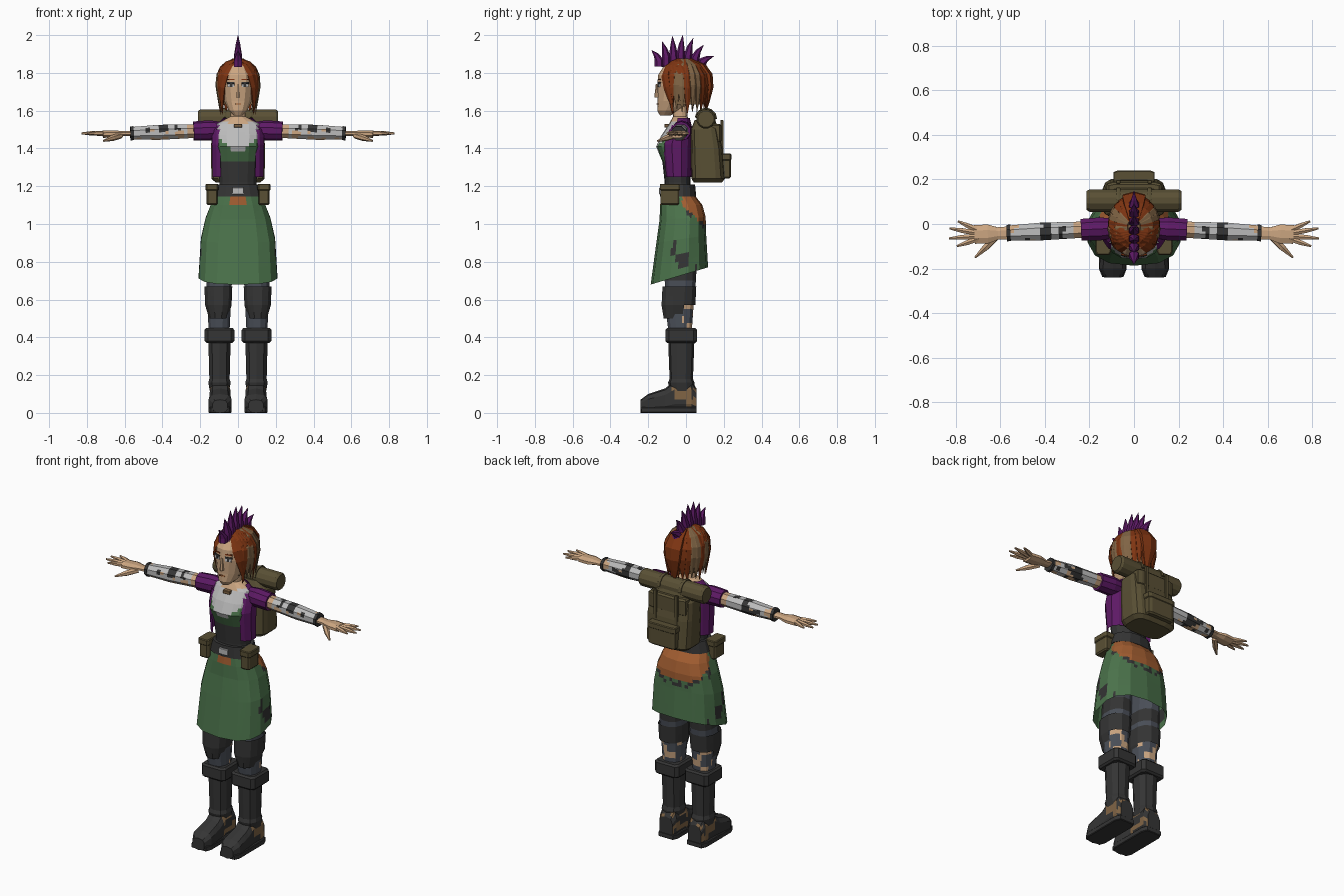
import bpy, bmesh, math
from mathutils import Vector, noise

cube = bpy.data.objects.get("Cube")
if cube:
    bpy.data.objects.remove(cube, do_unlink=True)


def colour(name, *rgb):
    material = bpy.data.materials.new(name)
    material.use_nodes = True
    material.diffuse_color = (*rgb, 1)
    material.node_tree.nodes["Principled BSDF"].inputs["Base Color"].default_value = (*rgb, 1)
    return material


SKIN = colour("skin", .6, .38, .22)
ORANGE = colour("orange cloth", .36, .11, .03)
GREEN = colour("green cloth", .07, .17, .07)
PURPLE = colour("purple", .11, .01, .13)
DARK = colour("charcoal leather", .035, .035, .035)
SLATE = colour("slate trousers", .07, .08, .1)
GREY = colour("light grey", .5, .5, .5)
AUBURN = colour("auburn hair", .21, .035, .006)
TAN = colour("tan brown", .22, .13, .06)
OLIVE = colour("olive canvas", .1, .08, .035)


def skin(name, rings, material, rule=None, cuts=1, caps=True):
    """Join rings of points; rule(face centre) picks a material, or None for a hole."""
    fine = []
    for low, high in zip(rings, rings[1:]):
        fine += [[p.lerp(q, k / cuts) for p, q in zip(low, high)] for k in range(cuts)]
    fine.append(rings[-1])
    fine = [[p.lerp(q, k / cuts) for p, q in zip(r, r[1:] + r[:1]) for k in range(cuts)] for r in fine]
    bm = bmesh.new()
    grid = [[bm.verts.new(p) for p in r] for r in fine]
    used, count = [material], len(fine[0])
    for low, high in zip(grid, grid[1:]):
        for i in range(count):
            j = (i + 1) % count
            quad = (low[i], low[j], high[j], high[i])
            middle = sum((v.co for v in quad), Vector()) / len(quad)
            chosen = rule(middle) if rule else material
            if chosen:
                if chosen not in used:
                    used.append(chosen)
                bm.faces.new(quad).material_index = used.index(chosen)
    if caps:
        bm.faces.new(grid[0])
        bm.faces.new(grid[-1])
    bmesh.ops.delete(bm, geom=[v for v in bm.verts if not v.link_faces], context="VERTS")
    bmesh.ops.recalc_face_normals(bm, faces=bm.faces)
    mesh = bpy.data.meshes.new(name)
    bm.to_mesh(mesh)
    bm.free()
    for item in used:
        mesh.materials.append(item)
    part = bpy.data.objects.new(name, mesh)
    bpy.context.collection.objects.link(part)
    return part


def ring(centre, across, along, sides, power):
    points = []
    for i in range(sides):
        turn = math.tau * (i + .5) / sides
        x, y = (math.copysign(abs(t) ** (2 / power), t) for t in (math.cos(turn), math.sin(turn)))
        points.append(Vector(centre) + across * x + along * y)
    return points


def loft(name, levels, material, x=0, sides=12, power=2.4, lean=0, **options):
    """Upright form; each level is height, centre y, half width, half depth."""
    rings = []
    for z, y, width, depth in levels:
        slope = lean * max(0, 1.1 - z)
        rings.append(ring((x, y, z), Vector((width, 0, 0)), Vector((0, depth, depth * slope)), sides, power))
    return skin(name, rings, material, **options)


def tube(name, path, material, core=(0, 0, -9), flat=1, sides=6, power=2, **options):
    """Form along a path of x, y, z, half width; its flat side faces away from the core."""
    points = [Vector(p[:3]) for p in path]
    rings = []
    for i, point in enumerate(points):
        ahead = (points[min(i + 1, len(points) - 1)] - points[max(i - 1, 0)]).normalized()
        across = ahead.cross(point - Vector(core)).normalized()
        width = path[i][3]
        rings.append(ring(point, across * width, across.cross(ahead) * width * flat, sides, power))
    return skin(name, rings, material, **options)


def box(name, centre, size, material):
    """Block with chamfered edges."""
    x, y, z = centre
    a, b, c = (s / 2 for s in size)
    k = min(a, b, c) / 4
    levels = [(z + s * (c - trim), y, a - k + trim, b - k + trim)
              for s, trim in ((-1, 0), (-1, k), (1, k), (1, 0))]
    return loft(name, levels, material, x=x, sides=8, power=7)


def mirror(part):
    other = part.copy()
    other.data = part.data.copy()
    other.name = part.name.replace("left", "right")
    for v in other.data.vertices:
        v.co.x *= -1
    other.data.flip_normals()
    bpy.context.collection.objects.link(other)


def patch(p, scale, limit):
    return noise.noise(Vector((abs(p.x), p.y, p.z)) * scale) > limit


# Legs, knee pads and boots
def boot_rule(p):
    return TAN if p.y > -.08 and p.z > .03 and patch(p, 22, .12) else DARK


def trouser_rule(p):
    if p.y > -.02 and p.z < .6 and patch(p, 18, .1):
        return SKIN
    return DARK if abs(p.z - .73) < .02 else SLATE


def knee_rule(p):
    return None if p.y > -.02 and p.z < .57 else DARK


FOOT = [(.055, .045, .13), (.03, .056, .17), (-.06, .056, .17), (-.11, .057, .13), (-.2, .062, .1), (-.24, .04, .07)]
foot_rings = [ring((.095, y, top / 2), Vector((w, 0, 0)), Vector((0, 0, top / 2)), 10, 3) for y, w, top in FOOT]
for part in (
    loft("left_trouser_leg", [(.4, -.03, .055, .06), (.55, -.035, .063, .076), (.7, -.03, .07, .085),
         (1, -.02, .06, .09)], SLATE, x=.1, rule=trouser_rule, cuts=4),
    loft("left_knee_pad", [(.5, -.045, .05, .075), (.57, -.04, .072, .092), (.67, -.035, .076, .092)],
         DARK, x=.104, rule=knee_rule, cuts=2, caps=False),
    box("left_boot_cuff", (.098, -.025, .41), (.16, .17, .08), DARK),
    loft("left_boot_shaft", [(.1, -.02, .05, .06), (.16, -.025, .062, .07), (.18, -.025, .056, .062),
         (.4, -.025, .062, .07)], DARK, x=.098, sides=10),
    skin("left_boot_foot", foot_rings, DARK, rule=boot_rule, cuts=3),
    box("left_sole", (.095, -.09, .015), (.125, .3, .03), DARK),
):
    mirror(part)


# Skirt with worn back and torn sides
def skirt_rule(p):
    edge = max(.98, 1.1 - .9 * (p.y + .02)) + .03 * noise.noise(p * 25)
    if p.y > -.02 and p.z > edge or p.y < -.1 and abs(p.x) < .04 and p.z > 1.1:
        return ORANGE
    torn_edge = p.y > 0 and p.z > edge - .03 and patch(p, 30, .1)
    torn_side = abs(p.x) > .15 and abs(p.y + .02) < .08 and abs(p.z - .84) < .08 and patch(p, 20, .15)
    return DARK if torn_edge or torn_side else GREEN


loft("skirt", [(.725, -.035, .212, .152), (.92, -.025, .2, .132), (1.03, -.018, .175, .122),
     (1.1, -.025, .148, .112), (1.16, -.045, .122, .085)], GREEN, sides=14, power=2.6, lean=.8,
     rule=skirt_rule, cuts=5, caps=False)


# Torso, open vest, belt
def torso_rule(p):
    if p.z > 1.54 or p.z > 1.52 and abs(p.x) < .05:
        return SKIN
    if p.z < 1.335:
        return DARK
    return GREY if p.z > min(1.48, 1.37 + .85 * abs(p.x)) else GREEN


def vest_rule(p):
    return None if p.y < -.045 and abs(p.x) < .095 else PURPLE


loft("torso", [(1.12, -.04, .11, .075), (1.22, -.045, .1, .068), (1.33, -.05, .108, .075), (1.41, -.07, .118, .088),
     (1.47, -.055, .12, .075), (1.53, -.035, .115, .055), (1.57, -.03, .04, .038), (1.66, -.04, .036, .038)],
     GREY, sides=14, rule=torso_rule, cuts=3)
loft("vest", [(1.25, -.045, .138, .075), (1.42, -.05, .142, .088), (1.5, -.035, .14, .07), (1.56, -.03, .08, .05)],
     PURPLE, sides=14, rule=vest_rule, cuts=2, caps=False)
loft("belt", [(1.145, -.042, .134, .096), (1.21, -.042, .116, .09)], DARK, sides=14)
box("belt_buckle", (0, -.135, 1.175), (.06, .015, .035), GREY)
box("brooch", (0, -.1, 1.52), (.045, .03, .02), TAN)
mirror(box("left_belt_pouch", (.137, -.085, 1.15), (.06, .1, .1), OLIVE))
mirror(box("left_pouch_flap", (.138, -.085, 1.195), (.07, .11, .035), OLIVE))


# Arms: every section sits on one gently sloping line
def limb(name, stations, material, **options):
    path = [(x, -.015 - .045 * x, 1.5 - .035 * x, r) for x, r in stations]
    mirror(tube(name, path, material, **options))


def sleeve_rule(p):
    if p.x < .27:
        return SKIN
    if abs(p.x - .4) < .03 and patch(p, 16, -.15) or patch(p, 18, .28):
        return DARK
    return SKIN if patch(p, 15, .12) else GREY


limb("left_shoulder_sleeve", [(.09, .045), (.15, .054), (.236, .051)], PURPLE, sides=10)
limb("left_arm", [(.22, .039), (.32, .041), (.42, .043), (.56, .036)], GREY, sides=8, rule=sleeve_rule, cuts=6)
limb("left_wrist_band", [(.553, .04), (.57, .04)], DARK, sides=8)
limb("left_palm", [(.56, .032), (.61, .03), (.655, .046), (.715, .045)], SKIN, sides=8, flat=.45)
mirror(tube("left_thumb", [(.62, -.06, 1.468, .016), (.665, -.105, 1.455, .016), (.712, -.15, 1.44, .005)], SKIN))
for i in range(4):
    angle, reach = .25 * i - .33, .193 - .027 * abs(i - 1.5)
    path = [(.65 + f * reach * math.cos(angle), -.05 + f * reach * math.sin(angle), 1.48, w)
            for f, w in ((.3, .014), (.7, .012), (1, .005))]
    mirror(tube(f"left_finger_{i + 1}", path, SKIN))

# Head and face
head = loft("head", [(1.575, -.11, .024, .028), (1.6, -.09, .05, .062), (1.65, -.06, .074, .09),
            (1.73, -.045, .088, .108), (1.79, -.035, .088, .112), (1.84, -.03, .06, .085)], SKIN, sides=14, power=2.2)
bpy.context.view_layer.update()


def face_plate(name, x, z, width, height, material, lift=.003):
    found, spot, out, _ = head.ray_cast(Vector((x, -1, z)), Vector((0, 1, 0)))
    across = Vector((0, 0, 1)).cross(out).normalized()
    up = out.cross(across)
    rings = [ring(spot + out * d, across * width / 2, up * height / 2, 4, 40) for d in (-.004, lift)]
    return skin(name, rings, material)


mirror(face_plate("left_eye_white", .037, 1.735, .036, .018, GREY))
mirror(face_plate("left_iris", .036, 1.735, .014, .018, DARK, lift=.004))
mirror(face_plate("left_eyelid", .038, 1.747, .042, .01, DARK, lift=.005))
mirror(face_plate("left_brow", .038, 1.765, .042, .007, AUBURN))
face_plate("mouth", 0, 1.635, .034, .007, ORANGE)
loft("nose", [(1.67, -.15, .012, .018), (1.74, -.15, .006, .01)], SKIN, sides=6)


# Hair: everything follows one dome, with angle 0 at the back and height 1 at the crown
def on_hair(angle, height):
    r = math.sqrt(1 - height * height) if height > 0 else 1 + .12 * height
    return (.11 * r * math.sin(angle), .135 * r * math.cos(angle) - .012, 1.74 + .135 * height)


def lock(name, start, drift, drop, width, material):
    path = []
    for k in range(6):
        t = k / 5
        place = on_hair(start + drift * math.sqrt(t), .97 - drop * t ** 1.3)
        path.append((*place, width * math.sin(math.pi * (.15 + .83 * t))))
    tube(name, path, material, core=(0, -.02, 1.73), flat=.45)


def cap_rule(p):
    return None if p.y < -.055 and p.z < 1.81 else TAN


dome = []
for height in (-.8, -.3, 0, .4, .7, .9, .98):
    x, _, z = on_hair(math.pi / 2, height)
    dome.append((z, -.012, x * .96, x * 1.18))
loft("hair_cap", dome, TAN, sides=16, power=2, rule=cap_rule, cuts=2)
for i in range(-9, 10):
    lock(f"hair_strand_{i + 10}", i * .235, 0, 2.15 - .1 * (i % 3), .027, TAN if abs(i) > 2 and i % 3 else AUBURN)
for side, word in ((1, "left"), (-1, "right")):
    lock(f"{word}_fringe", side * 3.05, side * -1, 2.1, .03, AUBURN)
    for j in range(4):
        lock(f"{word}_swept_lock_{j + 1}", side * (3 - .2 * j), side * -1.1, .9 + .08 * j, .028, AUBURN)
lock("back_hair_tail", 0, 0, 2.1, .06, AUBURN)

# Crest: a fan of spikes along the crown
for i in range(7):
    base, tip = .037 * i - .14, .055 * i - .182
    low = 1.86 - .9 * (base + .025) ** 2
    high = 2 - 3.5 * (tip + .03) ** 2
    path = [(0, base + (tip - base) * f * f, low + (high - low) * f, w)
            for f, w in ((-.2, .026), (.25, .024), (.65, .014), (1, .001))]
    tube(f"crest_spike_{i + 1}", path, PURPLE, core=(0, 9, 1.9))

# Backpack and bed roll
loft("backpack", [(1.22, .115, .12, .075), (1.24, .118, .142, .09), (1.4, .11, .145, .085), (1.5, .1, .138, .075),
     (1.55, .1, .1, .055)], OLIVE, sides=16, power=4)
box("pack_pocket", (0, .205, 1.3), (.18, .066, .12), OLIVE)
box("pocket_flap", (0, .205, 1.355), (.19, .072, .035), OLIVE)
box("pack_flap", (0, .15, 1.48), (.25, .075, .1), OLIVE)
tube("bed_roll", [(x, .105, 1.556, r) for x, r in ((-.212, .044), (-.2, .052), (.2, .052), (.212, .044))],
     OLIVE, core=(0, .1, -9), sides=12)
arc = [(.07, .105 + .055 * math.cos(k / 2), 1.556 + .055 * math.sin(k / 2), .01) for k in range(7)]
mirror(tube("left_roll_strap", arc, OLIVE, core=(.07, .105, 1.5), flat=.5))
mirror(box("left_pack_strap", (.07, .19, 1.45), (.02, .015, .2), OLIVE))
